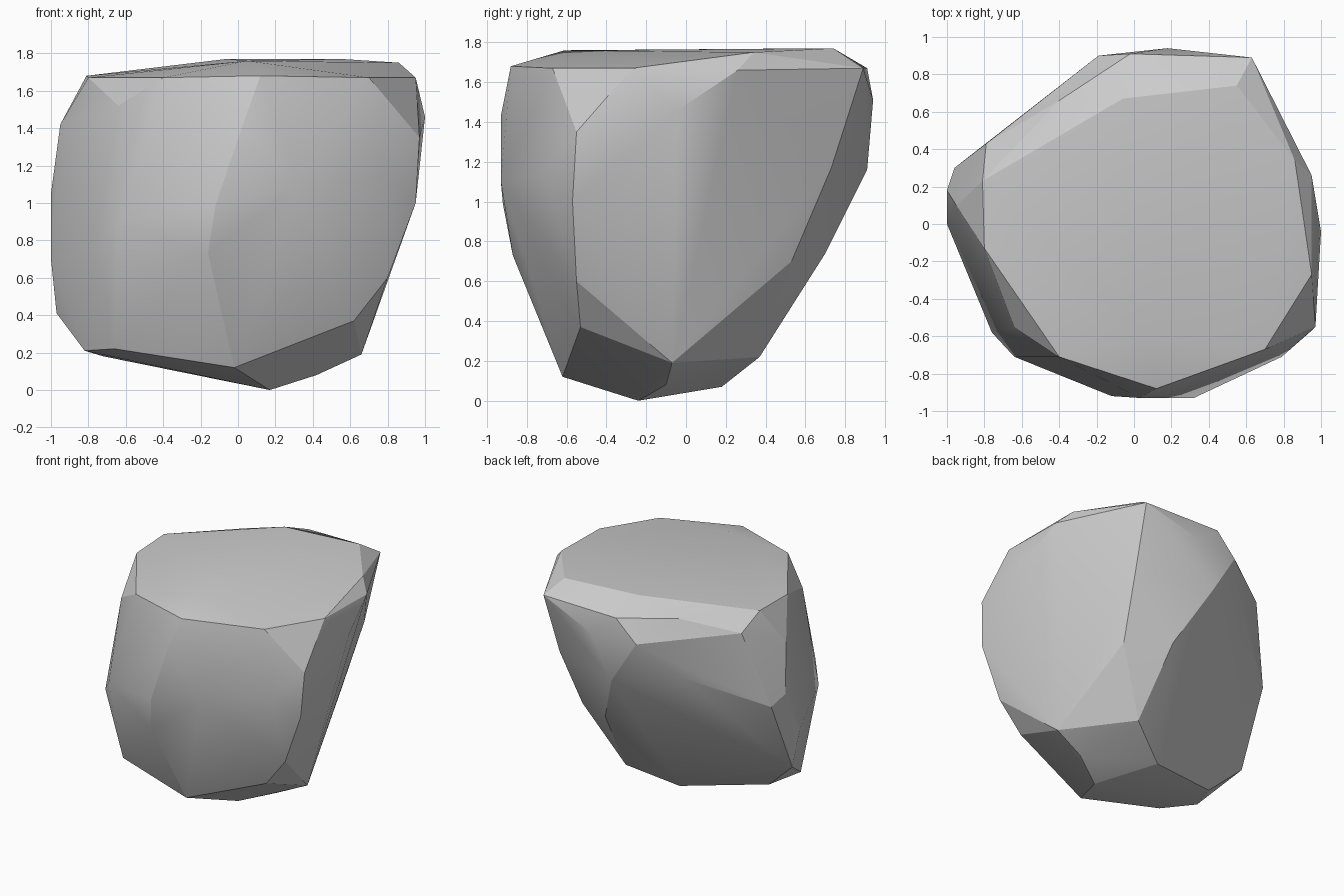
import bpy, bmesh

# Corner rings of the faceted boulder, from the crown down to the foot
crown = [(-.81, .23, 1.68), (-.80, -.13, 1.67), (-.40, -.71, 1.67), (.12, -.88, 1.68),
         (.70, -.67, 1.67), (.95, -.27, 1.67), (.86, .34, 1.75), (.55, .74, 1.77),
         (-.06, .67, 1.77), (.05, -.61, 1.76)]
shoulder = [(-.40, .66, 1.67), (-.02, .91, 1.67), (.63, .89, 1.67), (.95, .26, 1.66),
            (.18, .94, 1.51), (-.19, .90, 1.50), (-.79, .43, 1.57), (-.95, .10, 1.42),
            (-.64, -.55, 1.52), (.03, -.93, 1.43), (.97, -.55, 1.35), (1, -.04, 1.46)]
belly = [(-.96, .30, .98), (-1, .18, 1.05), (-1, 0, .70), (-.76, -.58, .77),
         (-.64, -.71, .90), (-.12, -.92, .99), (.32, -.93, 1.10), (.79, -.71, 1.15),
         (.95, -.57, 1.0), (-.44, .70, 1.23), (.02, .91, 1.16),
         (.60, .73, 1.17), (-.75, .42, .99)]
foot = [(.80, -.55, .60), (.62, -.53, .37), (.66, -.07, .19), (.22, .70, .74),
        (.54, .53, .70), (.27, .37, .22), (-.07, .18, .07), (.17, -.24, 0),
        (.42, -.10, .08), (-.02, -.62, .12), (-.66, -.50, .22), (-.82, -.27, .21),
        (-.72, -.02, .18), (-.97, .05, .41), (-.16, -.87, .73)]

# Boulder: convex shell around the corner rings
bm = bmesh.new()
for p in crown + shoulder + belly + foot:
    bm.verts.new(p)
bmesh.ops.convex_hull(bm, input=bm.verts)
loose = [v for v in bm.verts if not v.link_faces]
bmesh.ops.delete(bm, geom=loose, context='VERTS')
bmesh.ops.recalc_face_normals(bm, faces=bm.faces)
mesh = bpy.data.meshes.new("boulder")
bm.to_mesh(mesh)
bm.free()
boulder = bpy.data.objects.new("boulder", mesh)
bpy.context.collection.objects.link(boulder)

# Soft facets, crisp main edges
bpy.context.view_layer.objects.active = boulder
boulder.select_set(True)
bpy.ops.object.shade_smooth_by_angle(angle=0.3)
